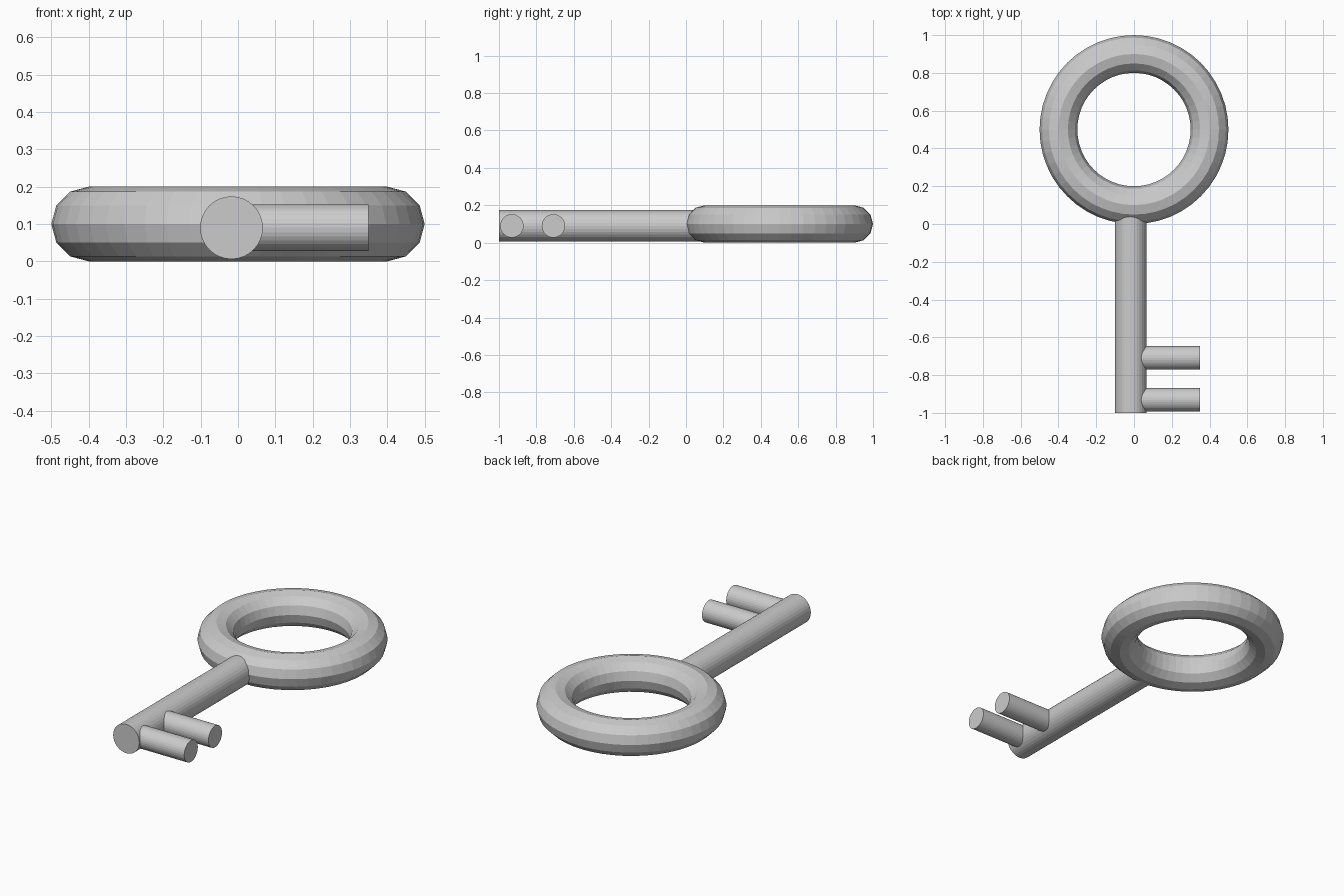
import bpy
from mathutils import Vector

if "Cube" in bpy.data.objects:
    bpy.data.objects.remove(bpy.data.objects["Cube"])


def rod(name, start, end, radius):
    """Flat-shaded 32-sided cylinder between two points."""
    a, b = Vector(start), Vector(end)
    axis = b - a
    bpy.ops.mesh.primitive_cylinder_add(
        vertices=32, radius=radius, depth=axis.length, location=(a + b) / 2,
        rotation=axis.to_track_quat('Z', 'Y').to_euler())
    bpy.context.object.name = name


# Ring handle
bpy.ops.mesh.primitive_torus_add(
    major_segments=48, minor_segments=12, major_radius=0.4, minor_radius=0.1,
    location=(0, 0.5, 0.1))
bpy.context.object.name = "ring_handle"

# Shaft, ending inside the ring
rod("shaft", (-0.0175, -1.0, 0.09), (-0.0175, 0.1, 0.09), 0.084)

# Two teeth, rooted inside the shaft
for name, y in (("inner_tooth", -0.709), ("end_tooth", -0.931)):
    rod(name, (0.0, y, 0.09), (0.35, y, 0.09), 0.0625)
